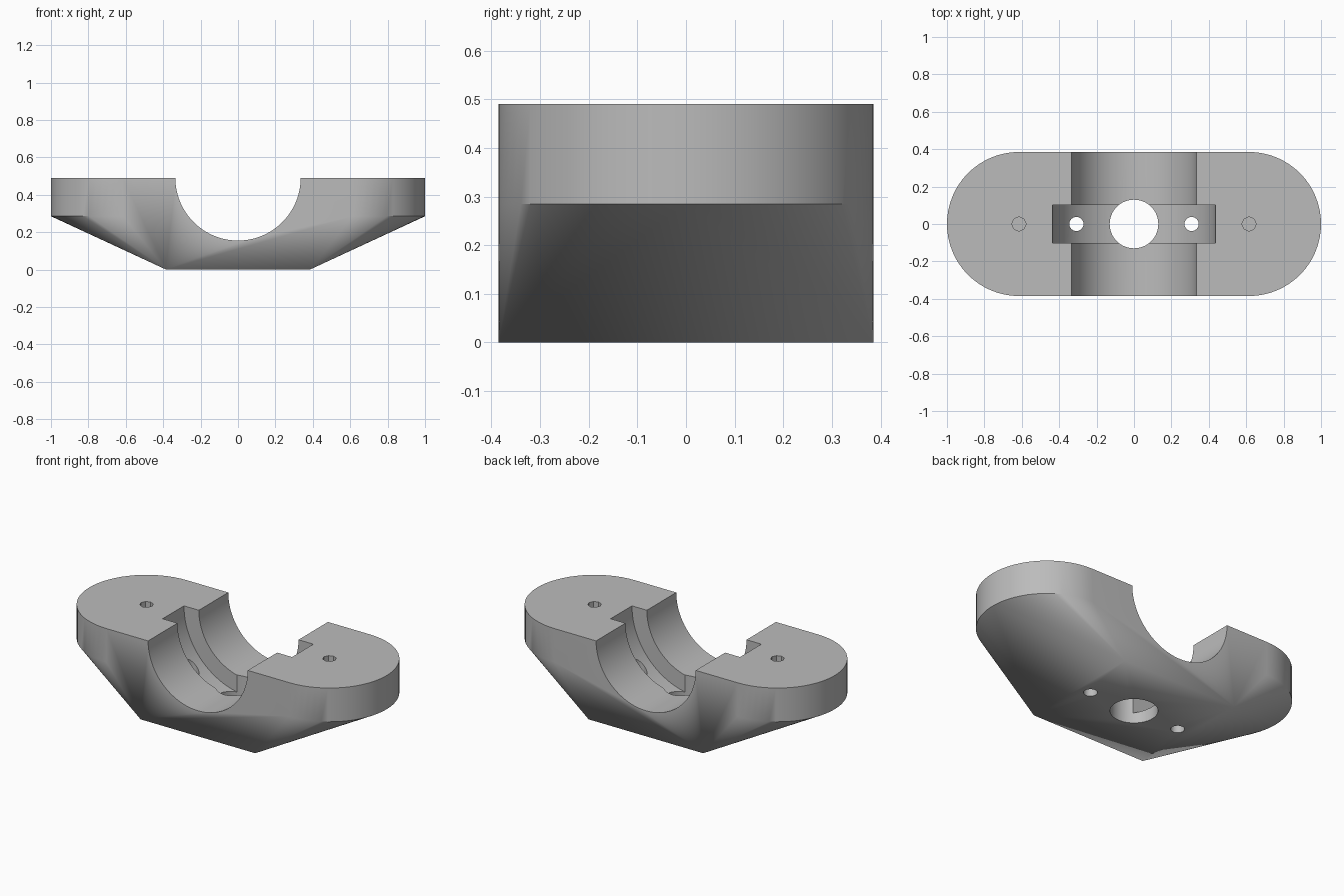
import bpy, bmesh, math
from mathutils import Matrix, Vector

cube = bpy.data.objects.get("Cube")
if cube:
    bpy.data.objects.remove(cube, do_unlink=True)

HALF_W = 0.385      # half depth, and radius of the round ends
END_X = 0.615       # centre of each round end
SHELF_Z = 0.285     # where the sloped underside meets the wall
TOP_Z = 0.49

grey = bpy.data.materials.new("plain grey")
grey.use_nodes = True
colour = (0.50, 0.50, 0.50, 1)
grey.diffuse_color = colour
grey.node_tree.nodes["Principled BSDF"].inputs["Base Color"].default_value = colour


def make_object(name, bm):
    bmesh.ops.recalc_face_normals(bm, faces=bm.faces)
    mesh = bpy.data.meshes.new(name)
    bm.to_mesh(mesh)
    bm.free()
    mesh.materials.append(grey)
    obj = bpy.data.objects.new(name, mesh)
    bpy.context.collection.objects.link(obj)
    return obj


def cut_cylinder(body, name, radius, length, centre, sides, along_y=False):
    """Subtract a cylinder from the body, then discard the cutter."""
    bm = bmesh.new()
    turn = Matrix.Rotation(math.pi / 2, 4, 'X') if along_y else Matrix()
    bmesh.ops.create_cone(bm, cap_ends=True, segments=sides, radius1=radius,
                          radius2=radius, depth=length,
                          matrix=Matrix.Translation(centre) @ turn)
    cutter = make_object(name, bm)
    cutter.hide_render = True
    mod = body.modifiers.new(name, 'BOOLEAN')
    mod.operation = 'DIFFERENCE'
    mod.solver = 'EXACT'
    mod.object = cutter
    bpy.ops.object.modifier_apply(modifier=name)
    bpy.data.objects.remove(cutter, do_unlink=True)


# Clamp body: hull of a square foot and a round-ended slab
bm = bmesh.new()
for sx in (-1, 1):
    for sy in (-1, 1):
        bm.verts.new((sx * HALF_W, sy * HALF_W, 0))
    for i in range(33):
        a = math.pi * (i / 32 - 0.5)
        for z in (SHELF_Z, TOP_Z):
            bm.verts.new((sx * (END_X + HALF_W * math.cos(a)),
                          HALF_W * math.sin(a), z))
bmesh.ops.convex_hull(bm, input=bm.verts)
bmesh.ops.dissolve_limit(bm, angle_limit=0.002, verts=bm.verts, edges=bm.edges)
body = make_object("clamp_body", bm)
bpy.context.view_layer.objects.active = body
body.select_set(True)

# Half-round saddle, with a wider groove around its middle
cut_cylinder(body, "saddle", 0.335, 1, Vector((0, 0, TOP_Z)), 96, True)
cut_cylinder(body, "groove", 0.435, 0.205, Vector((0, 0, TOP_Z)), 96, True)

# Central through hole, small through holes and blind holes in the top
cut_cylinder(body, "centre_hole", 0.13, 2, Vector((0, 0, 0)), 48)
for sx in (-1, 1):
    cut_cylinder(body, "small_hole", 0.038, 2, Vector((sx * 0.308, 0, 0)), 24)
    cut_cylinder(body, "blind_hole", 0.038, 0.5, Vector((sx * END_X, 0, TOP_Z)), 8)

bpy.ops.object.shade_smooth_by_angle(angle=math.radians(30))
